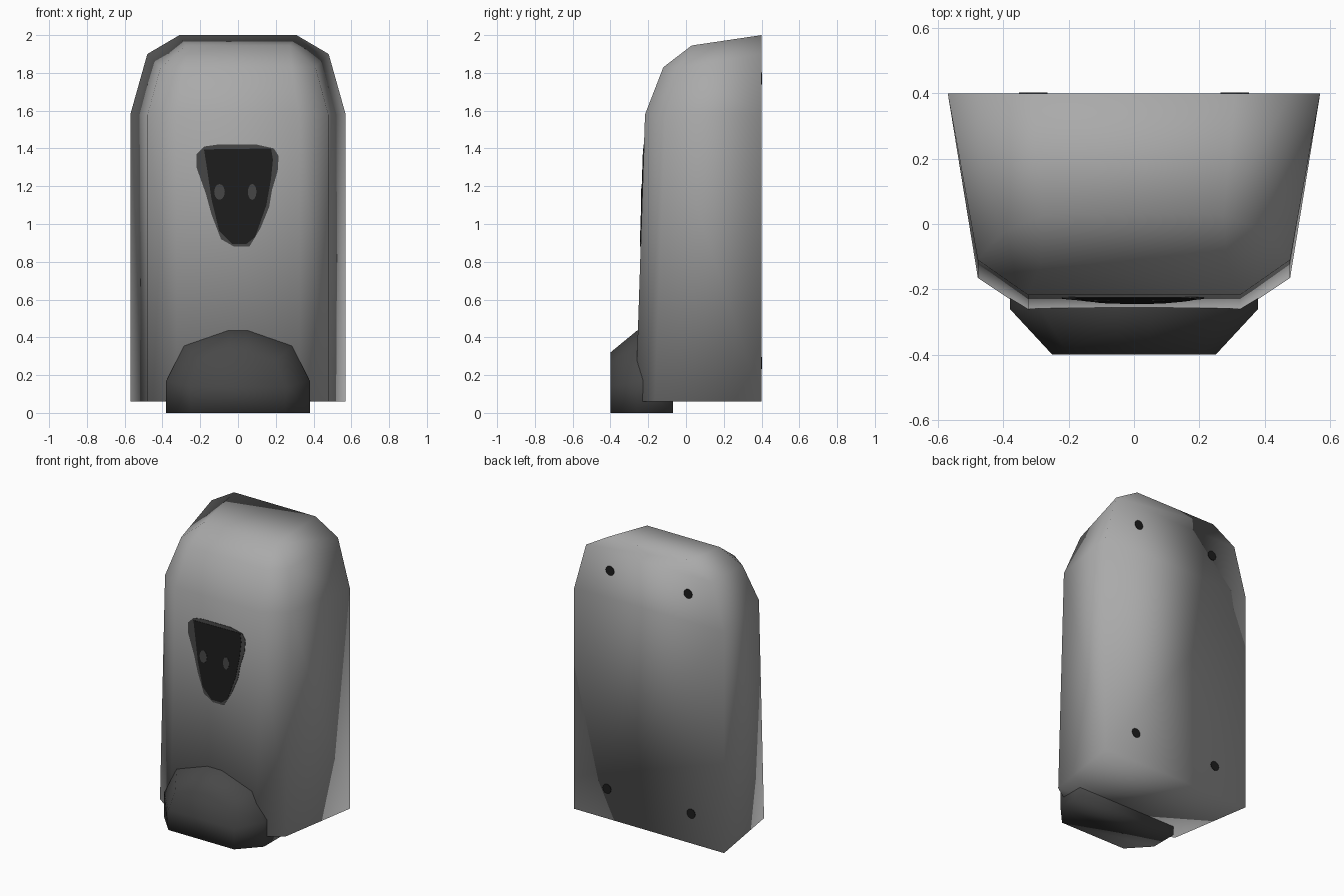
import bpy, bmesh, math

if "Cube" in bpy.data.objects:
    bpy.data.objects.remove(bpy.data.objects["Cube"])


def material(name, value):
    m = bpy.data.materials.new(name)
    m.diffuse_color = (value, value, value, 1)
    m.use_nodes = True
    m.node_tree.nodes["Principled BSDF"].inputs["Base Color"].default_value = m.diffuse_color
    return m


grey = material("body grey", 0.40)
dark = material("lever charcoal", 0.065)
black = material("window black", 0.012)
trim = material("window trim grey", 0.06)


def finish(name, bm, mat, smooth):
    bmesh.ops.remove_doubles(bm, verts=bm.verts, dist=0.0005)
    bmesh.ops.recalc_face_normals(bm, faces=bm.faces)
    for f in bm.faces:
        f.smooth = smooth
    mesh = bpy.data.meshes.new(name)
    bm.to_mesh(mesh)
    bm.free()
    mesh.materials.append(mat)
    obj = bpy.data.objects.new(name, mesh)
    bpy.context.collection.objects.link(obj)
    return obj


def shell(name, halves, mat):
    """Loft mirrored half outlines from back to front, capped with strips."""
    bm = bmesh.new()
    loops = []
    for half in halves:
        pts = half + [(-x, y, z) for x, y, z in reversed(half)]
        loops.append([bm.verts.new(p) for p in pts])
    n = len(loops[0])
    for a, b in zip(loops, loops[1:]):
        for i in range(n):
            j = (i + 1) % n
            bm.faces.new((a[i], a[j], b[j], b[i]))
    for cap in (loops[0], loops[-1]):
        for i in range(n // 2 - 1):
            bm.faces.new((cap[i], cap[i + 1], cap[n - 2 - i], cap[n - 1 - i]))
    return finish(name, bm, mat, True)


def plate(name, pts, depth, surface, mat):
    """Thin plate of (x, z) outline lying on a surface y(z)."""
    bm = bmesh.new()
    a = [bm.verts.new((x, surface(z), z)) for x, z in pts]
    b = [bm.verts.new((x, surface(z) + depth, z)) for x, z in pts]
    bm.faces.new(a)
    bm.faces.new(b)
    for i in range(len(pts)):
        j = (i + 1) % len(pts)
        bm.faces.new((a[i], a[j], b[j], b[i]))
    return finish(name, bm, mat, False)


def ellipse(cx, cz, rx, rz, n=12):
    return [(cx + rx * math.cos(2 * math.pi * i / n),
             cz + rz * math.sin(2 * math.pi * i / n)) for i in range(n)]


# Dispenser housing: back outline, chamfer outline, front panel outline
shell("housing", [
    [(0.57, 0.40, 0.06), (0.57, 0.40, 1.58), (0.48, 0.40, 1.90), (0.31, 0.40, 2.0)],
    [(0.478, -0.165, 0.06), (0.478, -0.11, 1.58), (0.41, -0.03, 1.83), (0.275, 0.03, 1.945)],
    [(0.325, -0.267, 0.06), (0.325, -0.217, 1.58), (0.285, -0.12, 1.83), (0.275, 0.03, 1.945)],
], grey)

# Push lever at the bottom front
rim = [(0.38, 0.0), (0.38, 0.17), (0.285, 0.355), (0.055, 0.435)]
face = [(0.25, 0.0), (0.25, 0.14), (0.20, 0.27), (0.045, 0.32)]
shell("push_lever", [
    [(x, -0.07, z) for x, z in rim],
    [(x, -0.26, z) for x, z in rim],
    [(x, -0.40, z) for x, z in face],
], dark)


# Sight window on the front panel
def front(z):
    return -0.267 + 0.05 * (z - 0.06) / 1.52


plate("window_trim", [
    (-0.22, 1.37), (-0.18, 1.41), (-0.11, 1.42), (0.10, 1.42), (0.19, 1.40),
    (0.215, 1.36), (0.21, 1.28), (0.18, 1.18), (0.165, 1.09), (0.12, 0.98),
    (0.06, 0.88), (-0.02, 0.88), (-0.09, 0.92), (-0.14, 1.05), (-0.17, 1.16),
    (-0.22, 1.30)], -0.003, front, trim)
plate("window", [
    (-0.18, 1.395), (0.175, 1.40), (0.185, 1.34), (0.175, 1.24), (0.15, 1.10),
    (0.09, 0.93), (0.045, 0.895), (-0.03, 0.895), (-0.10, 0.965),
    (-0.14, 1.13), (-0.165, 1.30)], -0.005, front, black)
for side, x, r in (("left", -0.098, 0.028), ("right", 0.075, 0.023)):
    plate(side + "_window_spot", ellipse(x, 1.17, r, 0.042), -0.007, front, trim)

# Mounting holes on the back
for level, z, x in (("lower", 0.265, 0.32), ("upper", 1.77, 0.297)):
    for side, s in (("left", -1), ("right", 1)):
        plate(f"{level}_{side}_mounting_hole", ellipse(s * x, z, 0.032, 0.032),
              0.003, lambda _: 0.40, black)
